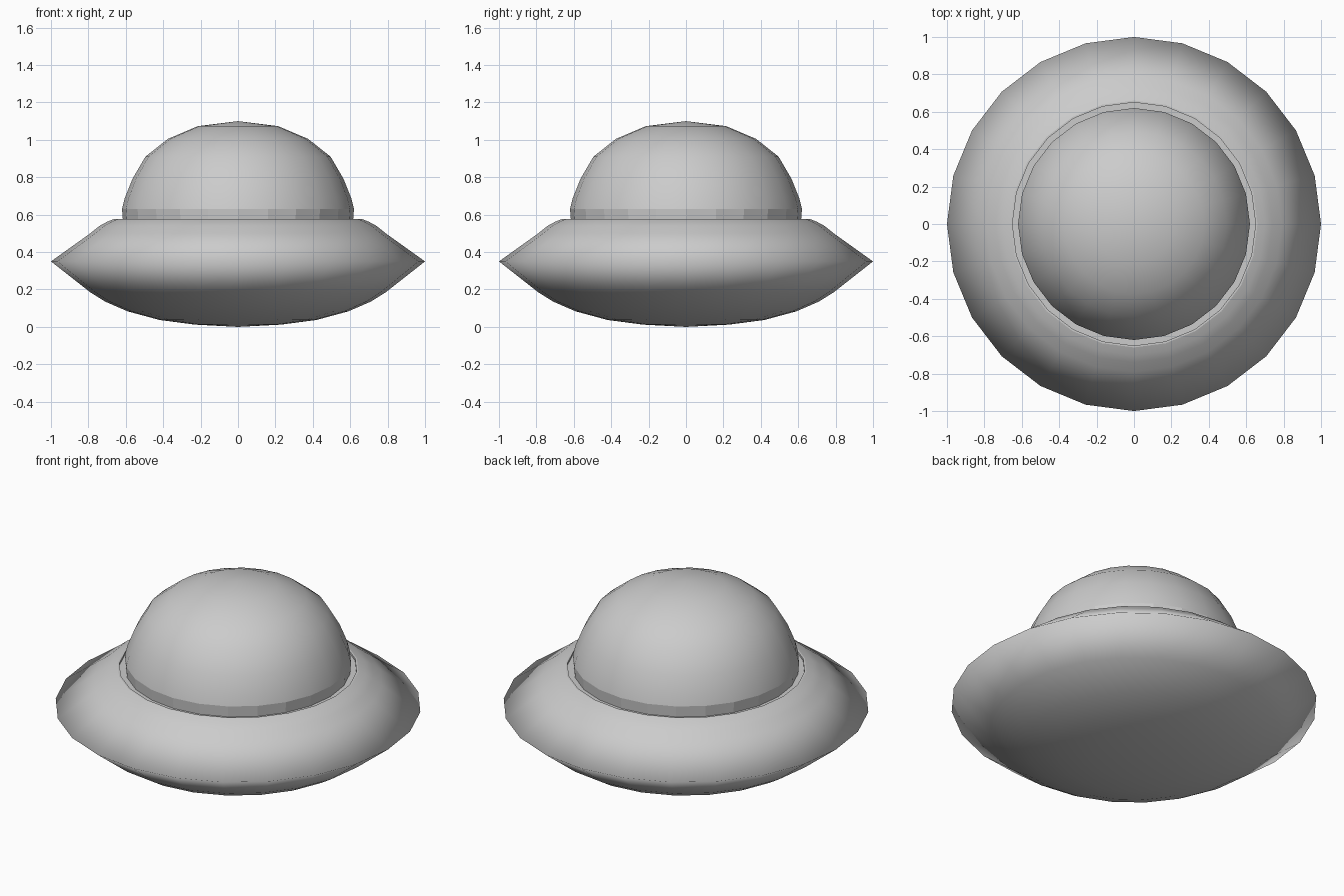
import bpy
from math import cos, sin, tau

if "Cube" in bpy.data.objects:
    bpy.data.objects.remove(bpy.data.objects["Cube"])

SIDES = 24


def lathe(name, profile, flat_bands=()):
    """Revolve a (radius, z) profile; radius 0 makes a single pole vertex."""
    verts, rings, faces, smooth = [], [], [], []
    for r, z in profile:
        n = 1 if r == 0 else SIDES
        rings.append((len(verts), n))
        for i in range(n):
            a = tau * i / SIDES
            verts.append((r * cos(a), r * sin(a), z))
    for b, ((s0, n0), (s1, n1)) in enumerate(zip(rings, rings[1:])):
        for i in range(SIDES):
            j = (i + 1) % SIDES
            quad = [s0 + i % n0, s0 + j % n0, s1 + j % n1, s1 + i % n1]
            faces.append(list(dict.fromkeys(quad)))
            smooth.append(b not in flat_bands)
    mesh = bpy.data.meshes.new(name)
    mesh.from_pydata(verts, [], faces)
    mesh.polygons.foreach_set("use_smooth", smooth)
    mesh.update()
    obj = bpy.data.objects.new(name, mesh)
    bpy.context.collection.objects.link(obj)
    return obj


# Saucer hull: shallow bowl, sharp rim, sloped deck and recessed dome seat
lathe("saucer_hull", [
    (0, 0.0), (0.23, 0.012), (0.42, 0.037), (0.59, 0.083), (0.71, 0.135),
    (0.79, 0.185), (1.0, 0.35), (0.79, 0.50), (0.74, 0.54), (0.70, 0.562),
    (0.66, 0.578), (0.65, 0.578), (0.65, 0.565), (0.58, 0.565),
], flat_bands=(10, 11, 12))

# Dome: short faceted collar and smooth rounded cap
lathe("dome", [
    (0.615, 0.565), (0.62, 0.63), (0.605, 0.69), (0.565, 0.79), (0.495, 0.91),
    (0.375, 1.005), (0.215, 1.073), (0, 1.10),
], flat_bands=(0,))
